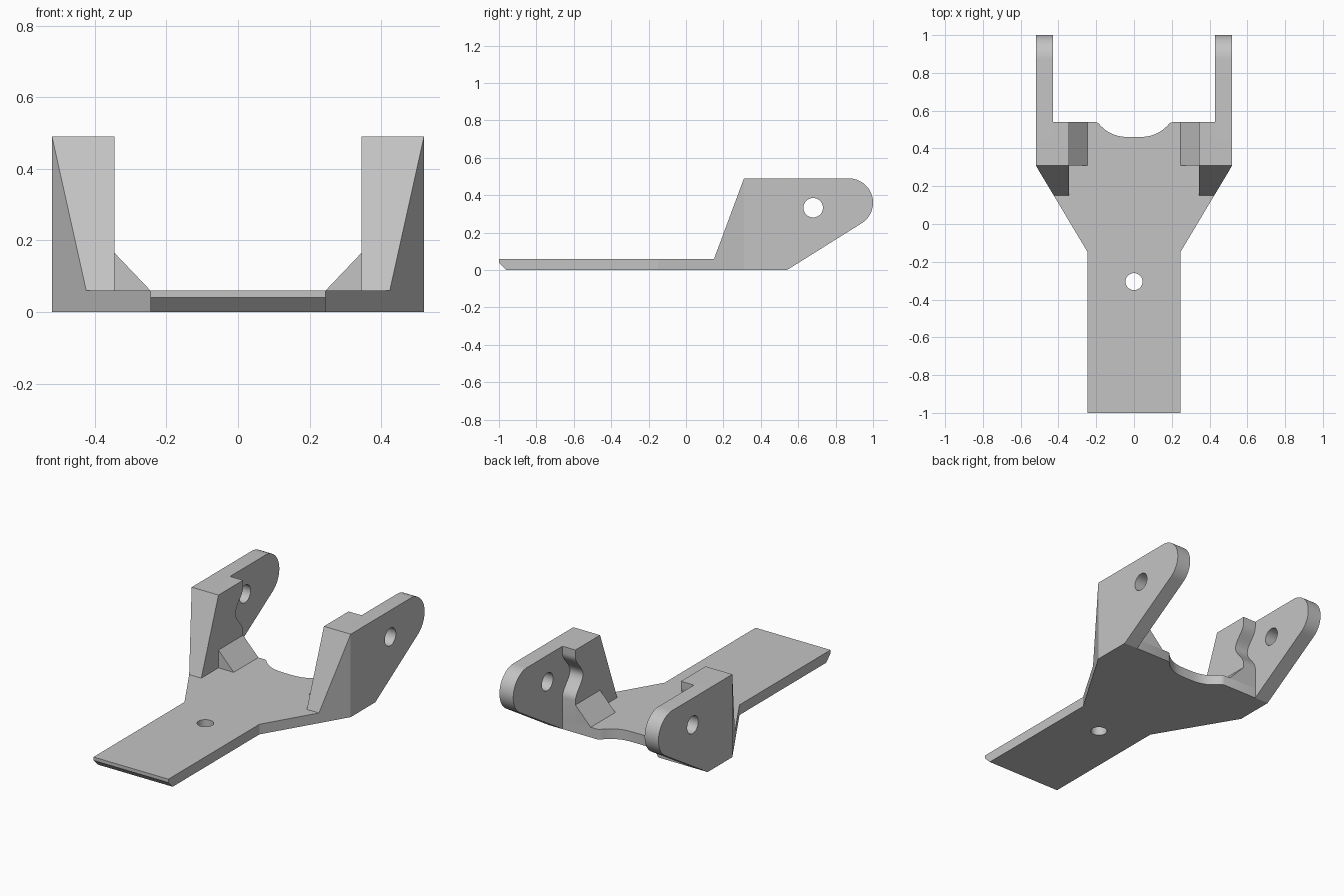
import bpy, bmesh, math
from mathutils import Vector

if "Cube" in bpy.data.objects:
    bpy.data.objects.remove(bpy.data.objects["Cube"])

# Material
grey = bpy.data.materials.new("plain grey")
grey.use_nodes = True
colour = (0.55, 0.55, 0.55, 1)
grey.diffuse_color = colour
grey.node_tree.nodes["Principled BSDF"].inputs["Base Color"].default_value = colour

T = 0.06            # floor thickness
OUT, INNER, BLOCK, NECK = 0.52, 0.43, 0.345, 0.245
BACK = 0.54         # rear edge of the floor
FLARE_Y, WALL_Y = -0.15, 0.31


def prism(name, points, start, end, axis, cuts=()):
    """Extrude a profile along an axis, then trim it with planes."""
    def place(p, d):
        return (d, *p) if axis == "x" else (p[0], d, p[1]) if axis == "y" else (*p, d)

    bm = bmesh.new()
    face = bm.faces.new([bm.verts.new(place(p, start)) for p in points])
    extruded = bmesh.ops.extrude_face_region(bm, geom=[face], use_keep_orig=True)
    moved = [v for v in extruded["geom"] if isinstance(v, bmesh.types.BMVert)]
    bmesh.ops.translate(bm, verts=moved, vec=place((0, 0), end - start))
    for point, normal in cuts:
        geom = bm.verts[:] + bm.edges[:] + bm.faces[:]
        cut = bmesh.ops.bisect_plane(bm, geom=geom, dist=1e-5, plane_co=point,
                                     plane_no=normal, clear_outer=True)
        edges = [e for e in cut["geom_cut"] if isinstance(e, bmesh.types.BMEdge)]
        bmesh.ops.edgeloop_fill(bm, edges=edges)
    bmesh.ops.recalc_face_normals(bm, faces=bm.faces[:])
    mesh = bpy.data.meshes.new(name)
    bm.to_mesh(mesh)
    bm.free()
    mesh.materials.append(grey)
    obj = bpy.data.objects.new(name, mesh)
    bpy.context.collection.objects.link(obj)
    return obj


def activate(obj):
    bpy.ops.object.select_all(action="DESELECT")
    obj.select_set(True)
    bpy.context.view_layer.objects.active = obj


def drill(obj, centre, radius, rotation):
    bpy.ops.mesh.primitive_cylinder_add(vertices=40, radius=radius, depth=0.4,
                                        location=centre, rotation=rotation)
    cutter = bpy.context.object
    cutter.hide_render = True
    cutter.data.materials.append(grey)
    mod = obj.modifiers.new("hole", "BOOLEAN")
    mod.operation, mod.solver, mod.object = "DIFFERENCE", "EXACT", cutter
    activate(obj)
    bpy.ops.object.modifier_apply(modifier=mod.name)
    bpy.data.objects.remove(cutter)


def finish(obj, mirrored=True):
    if mirrored:
        mod = obj.modifiers.new("mirror", "MIRROR")
        mod.use_mirror_merge = False
    activate(obj)
    bpy.ops.object.shade_smooth_by_angle(angle=math.radians(30))


steps = [i / 12 for i in range(-12, 13)]

# Floor: narrow tongue flaring to a wide rear with a scalloped edge
half = [(NECK, -1), (NECK, FLARE_Y), (OUT, WALL_Y), (OUT, BACK), (0.205, BACK)]
scallop = [(-0.19 * t, BACK - 0.005 - 0.075 * (1 - abs(t) ** 3)) for t in steps]
outline = half + scallop + [(-x, y) for x, y in reversed(half)]
tip_cut = (Vector((0, -1, 0.04)), Vector((0, -1, -1)))
floor = prism("floor_plate", outline, 0, T, "z", [tip_cut])
drill(floor, (0, -0.305, 0), 0.045, (0, 0, 0))
finish(floor, mirrored=False)

# Side arms: raked front, rounded rear end, trimmed along the flare
flare_cut = (Vector((OUT, WALL_Y, 0)),
             Vector((WALL_Y - FLARE_Y, NECK - OUT, 0)))
angles = [math.radians(90 - 149 * i / 24) for i in range(25)]
tip = [(0.87 + 0.13 * math.cos(a), 0.36 + 0.13 * math.sin(a)) for a in angles]
front = [(0.15, T), (WALL_Y, 0.49)]
arm = prism("side_arm", front + tip + [(BACK, 0), (BACK, T)],
            INNER, OUT, "x", [flare_cut])
drill(arm, (0.475, 0.68, 0.333), 0.052, (0, math.pi / 2, 0))
finish(arm)

# Thickening blocks with a rounded notch in the rear edge
notch = [(BACK - 0.035 * (1 + math.cos(math.pi * t)), 0.32 - 0.13 * t) for t in steps]
block = prism("arm_block", front + [(BACK, 0.49)] + notch + [(BACK, T)],
              BLOCK, INNER, "x", [flare_cut])
finish(block)

# Gussets between the blocks and the floor
gusset = prism("gusset", [(NECK, T), (BLOCK, T), (BLOCK, 0.165)], WALL_Y, BACK, "y")
finish(gusset)
